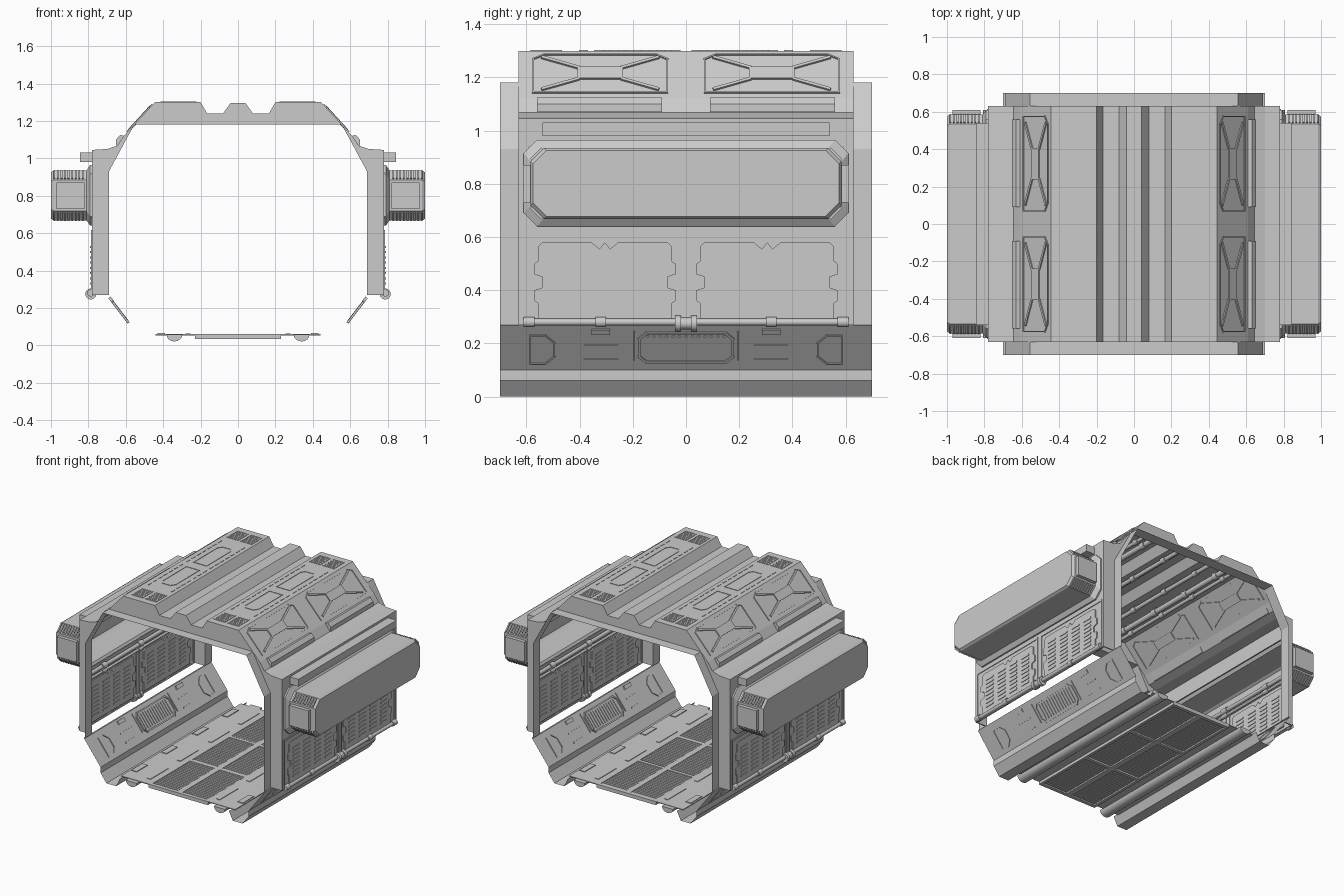
import bpy, bmesh, math
from mathutils import Vector, Matrix

if "Cube" in bpy.data.objects:
    bpy.data.objects.remove(bpy.data.objects["Cube"])


def frame(origin, v):
    """Local frame on a long surface: u = y, v = across, n = outward."""
    u, v = Vector((0, 1, 0)), Vector(v).normalized()
    n = u.cross(v)
    m = Matrix((u, v, n)).transposed().to_4x4()
    m.translation = Vector(origin)
    return m


class Part:
    def __init__(self):
        self.bm = bmesh.new()

    def plate(self, m, pts, n0, n1):
        """Polygon in (u, v) thickened from n0 to n1."""
        a = [self.bm.verts.new(m @ Vector((p[0], p[1], n0))) for p in pts]
        b = [self.bm.verts.new(m @ Vector((p[0], p[1], n1))) for p in pts]
        self.bm.faces.new(a[::-1])
        self.bm.faces.new(b)
        for i in range(len(a)):
            j = (i + 1) % len(a)
            self.bm.faces.new((a[i], a[j], b[j], b[i]))

    def rect(self, m, u0, u1, v0, v1, n0, n1):
        self.plate(m, [(u0, v0), (u1, v0), (u1, v1), (u0, v1)], n0, n1)

    def bar(self, m, p, q, w, n0, n1):
        p, q = Vector(p), Vector(q)
        d = (q - p).normalized() * w / 2
        s = Vector((-d.y, d.x))
        self.plate(m, [p - d - s, q + d - s, q + d + s, p - d + s], n0, n1)

    def outline(self, m, pts, w, n0, n1):
        for i in range(len(pts)):
            self.bar(m, pts[i - 1], pts[i], w, n0, n1)

    def sheet(self, pts, y0, y1):
        """(x, z) polyline swept along y."""
        a = [self.bm.verts.new((x, y0, z)) for x, z in pts]
        b = [self.bm.verts.new((x, y1, z)) for x, z in pts]
        for i in range(len(a) - 1):
            self.bm.faces.new((a[i], b[i], b[i + 1], a[i + 1]))

    def loft(self, rings, cap):
        loops = [[self.bm.verts.new(p) for p in r] for r in rings]
        for a, b in zip(loops, loops[1:]):
            for i in range(len(a)):
                j = (i + 1) % len(a)
                self.bm.faces.new((a[i], a[j], b[j], b[i]))
        if cap:
            self.bm.faces.new(loops[-1])

    def tube(self, x, z, y0, y1, r, seg=12):
        m = Matrix.Translation((x, (y0 + y1) / 2, z)) @ Matrix.Rotation(math.pi / 2, 4, 'X')
        bmesh.ops.create_cone(self.bm, cap_ends=True, segments=seg, radius1=r, radius2=r,
                              depth=y1 - y0, matrix=m)

    def done(self, name, mx=True, my=False, smooth=False):
        bmesh.ops.recalc_face_normals(self.bm, faces=self.bm.faces)
        me = bpy.data.meshes.new(name)
        self.bm.to_mesh(me)
        ob = bpy.data.objects.new(name, me)
        bpy.context.collection.objects.link(ob)
        if mx or my:
            mod = ob.modifiers.new("Mirror", 'MIRROR')
            mod.use_axis = (mx, my, False)
            mod.use_mirror_merge = False
        if smooth:
            bpy.context.view_layer.objects.active = ob
            ob.select_set(True)
            bpy.ops.object.shade_smooth_by_angle(angle=math.radians(40))
            ob.select_set(False)


def octagon(y, z0, z1, c):
    return [(-y + c, z0), (y - c, z0), (y, z0 + c), (y, z1 - c),
            (y - c, z1), (-y + c, z1), (-y, z1 - c), (-y, z0 + c)]


WALL = frame((.78, 0, 0), (0, 0, 1))
TOP = frame((0, 0, 1.3), (-1, 0, 0))
SLOPE = frame((.61, 0, 1.12), (-.165, 0, .18))
LOW = frame((.57, 0, .10), (.13, 0, .17))
FLOOR = frame((0, 0, .06), (-1, 0, 0))

# Ribbed roof skin
roof = [(0, 1.295), (.04, 1.295), (.08, 1.24), (.165, 1.24), (.2, 1.3), (.445, 1.3),
        (.61, 1.12), (.645, 1.068), (.70, 1.05), (.78, 1.045)]
p = Part(); p.sheet(roof, -.63, .63); p.done("roof_shell")

# End walls of the arch and the inner lip that projects past them
inner = [(0, 1.18), (.555, 1.18), (.69, .93), (.69, .27)]
p = Part()
XZ = Matrix(((1, 0, 0, 0), (0, 0, 1, 0), (0, 1, 0, 0), (0, 0, 0, 1)))
p.plate(XZ, roof + [(.78, .27)] + inner[::-1], .622, .63)
p.done("arch_end_wall", my=True)
p = Part(); p.sheet(inner, .63, .70); p.done("arch_lip", my=True)

# Side walls, open behind the side pods
p = Part()
p.rect(WALL, -.63, .63, .27, .67, -.008, 0)
p.rect(WALL, -.63, .63, .94, 1.045, -.008, 0)
p.rect(WALL, .59, .63, .67, .94, -.008, 0)
p.rect(WALL, -.63, -.59, .67, .94, -.008, 0)
p.done("side_wall")

# Side pods with a flared collar
p = Part()
ring = lambda x, *a: [(x, y, z) for y, z in octagon(*a)]
p.loft([ring(.78, .61, .64, .965, .05), ring(.79, .61, .64, .965, .05),
        ring(.81, .585, .668, .935, .05), ring(.985, .585, .668, .935, .05),
        ring(1.0, .575, .678, .925, .05)], True)
p.done("side_pod")
p = Part()
p.plate(XZ, [(.82, .73), (.97, .73), (.97, .87), (.82, .87)], .58, .61)
p.done("pod_end_cap", my=True)

# Cooling fins on the pod corners
p = Part()
for i in range(9):
    x = .83 + i * .019
    for z, s in ((.91, 1), (.693, -1)):
        m = Matrix.Translation((x, .56, z)) @ Matrix.Rotation(-s * math.pi / 4, 4, 'X')
        bmesh.ops.create_cube(p.bm, size=1, matrix=m @ Matrix.Diagonal((.009, .06, .016, 1)))
p.done("pod_fins", my=True)

# Ledge above each pod
p = Part(); p.rect(WALL, -.54, .54, .98, 1.03, 0, .065); p.done("side_ledge")

# Lower wall panels: border, notched plate, louvres
p = Part()
p.outline(WALL, [(.018, .275), (.61, .275), (.61, .612), (.018, .612)], .012, -.012, .005)
half = [(0, .58), (.02, .555), (.05, .58), (.235, .58), (.25, .565), (.25, .51), (.265, .50),
        (.265, .46), (.235, .45), (.235, .41), (.265, .40), (.265, .36), (.25, .35), (.25, .29)]
notched = [(.305 + u, v) for u, v in half] + [(.305 - u, v) for u, v in half[:0:-1]]
p.plate(WALL, notched, -.016, .006)
for c in range(4):
    for r in range(8):
        u, v = .13 + c * .117, .325 + r * .028
        p.rect(WALL, u - .035, u + .035, v, v + .011, -.02, .01)
p.done("louvred_wall_panel", my=True)

# Outer and inner conduits with collars
p = Part()
p.tube(.787, .28, -.6, .6, .013)
for y in (-.03, .03):
    p.tube(.787, .275, y - .012, y + .012, .03)
p.tube(.787, .275, -.03, .03, .023)
for y in (-.59, -.32, .32, .59):
    p.tube(.787, .28, y - .02, y + .02, .019)
for z, r in ((.645, .014), (.61, .009)):
    p.tube(.755, z, -.62, .62, r)
    for y in (-.4, 0, .4):
        p.tube(.755, z, y - .025, y + .025, r + .006)
p.done("wall_conduit", smooth=True)

# Cross-braced panels on the roof slopes
p = Part()
for y in (.07,):
    a, b = y, y + .505
    p.outline(SLOPE, [(a, .03), (b, .03), (b, .2), (b - .04, .222), (a + .04, .222), (a, .2)],
              .006, -.006, .006)
    u, v = (a + b) / 2, .127
    p.rect(SLOPE, u - .085, u + .085, v - .03, v + .03, -.008, .008)
    for s in (-1, 1):
        for t in (-1, 1):
            p.bar(SLOPE, (u + s * .085, v + t * .03), (u + s * .215, v + t * .08), .012, -.007, .008)
p.done("braced_slope_panel", my=True)
p = Part()
p.sheet([(.61, 1.12), (.63, 1.125), (.652, 1.10), (.652, 1.07)], .09, .56)
p.plate(XZ, [(.61, 1.12), (.63, 1.125), (.652, 1.10), (.652, 1.07), (.64, 1.07)], .09, .56)
p.done("slope_handrail", my=True)

# Roof vents and dashed hatch outlines
p = Part()
for x in (.265, .37):
    p.outline(TOP, [(.47, -x - .04), (.58, -x - .04), (.58, -x + .04), (.47, -x + .04)], .008, 0, .003)
    for i in range(7):
        p.rect(TOP, .48 + i * .014, .487 + i * .014, -x - .036, -x + .036, 0, .002)
for i in range(7):
    for x in (.23, .41):
        p.rect(TOP, .02 + i * .058, .055 + i * .058, -x - .003, -x + .003, 0, .003)
p.outline(TOP, [(.04, -.27), (.3, -.27), (.33, -.29), (.33, -.35), (.3, -.37), (.04, -.37)], .005, 0, .003)
p.done("roof_vents", my=True)

# Ceiling pipes and cross ties
p = Part()
for x, z, r in ((.13, 1.218, .014), (.3, 1.262, .018), (.36, 1.265, .012)):
    p.tube(x, z, -.62, .62, r)
    for y in (-.45, -.15, .15, .45):
        p.tube(x, z, y - .02, y + .02, r + .006)
p.done("ceiling_pipe", smooth=True)

# Sloped lower walls and drain troughs
p = Part()
p.sheet([(.70, .27), (.57, .10), (.57, .06), (.525, 0), (.45, 0), (.42, .06)], -.70, .70)
p.sheet([(.70, .27), (.69, .27)], -.70, .70)
p.done("lower_wall_trough")

# Details on the sloped lower walls
p = Part()
p.outline(LOW, [(u, v) for u, v in octagon(.175, .04, .175, .025)], .01, -.008, .006)
for i in range(13):
    u = -.144 + i * .024
    p.rect(LOW, u - .006, u + .006, .055, .16, -.005, .004)
for s in (-1, 1):
    tag = [(s * .585, .03), (s * .585, .165), (s * .53, .165), (s * .495, .13), (s * .495, .065), (s * .53, .03)]
    p.outline(LOW, tag, .006, -.006, .005)
    p.rect(LOW, s * .195 - .003, s * .195 + .003, .05, .185, -.006, .006)
    for v in (.05, .115):
        p.bar(LOW, (s * .26, v), (s * .38, v), .008, -.006, .004)
    p.rect(LOW, s * .32 - .035, s * .32 + .035, .17, .195, -.01, .006)
p.done("lower_wall_details")

# Floor: side plates, grating frame and slats
p = Part()
p.rect(FLOOR, -.66, .66, -.44, -.22, -.006, 0)
for y in (-.5, -.17, .17, .5):
    p.rect(FLOOR, y - .06, y + .06, -.43, -.39, 0, .005)
    p.rect(FLOOR, y - .1, y + .1, -.28, -.255, 0, .004)
p.done("floor_side_plate")
p = Part()
for x in (.01, .22):
    p.rect(FLOOR, -.66, .66, -x - .01, -x + .01, -.025, 0)
for y in (-.65, -.217, .217, .65):
    p.rect(FLOOR, y - .012, y + .012, -.22, 0, -.025, 0)
for i in range(64):
    y = -.635 + i * .02
    p.rect(FLOOR, y - .007, y + .007, -.22, 0, -.016, -.004)
p.done("floor_grating")

# Half-round ducts under the floor
p = Part()
arc = [(.34 + .042 * math.cos(a), .057 + .036 * math.sin(a))
       for a in [math.pi + math.pi * i / 8 for i in range(9)]]
p.plate(XZ, arc, -.69, .69)
p.done("floor_duct", smooth=True)
